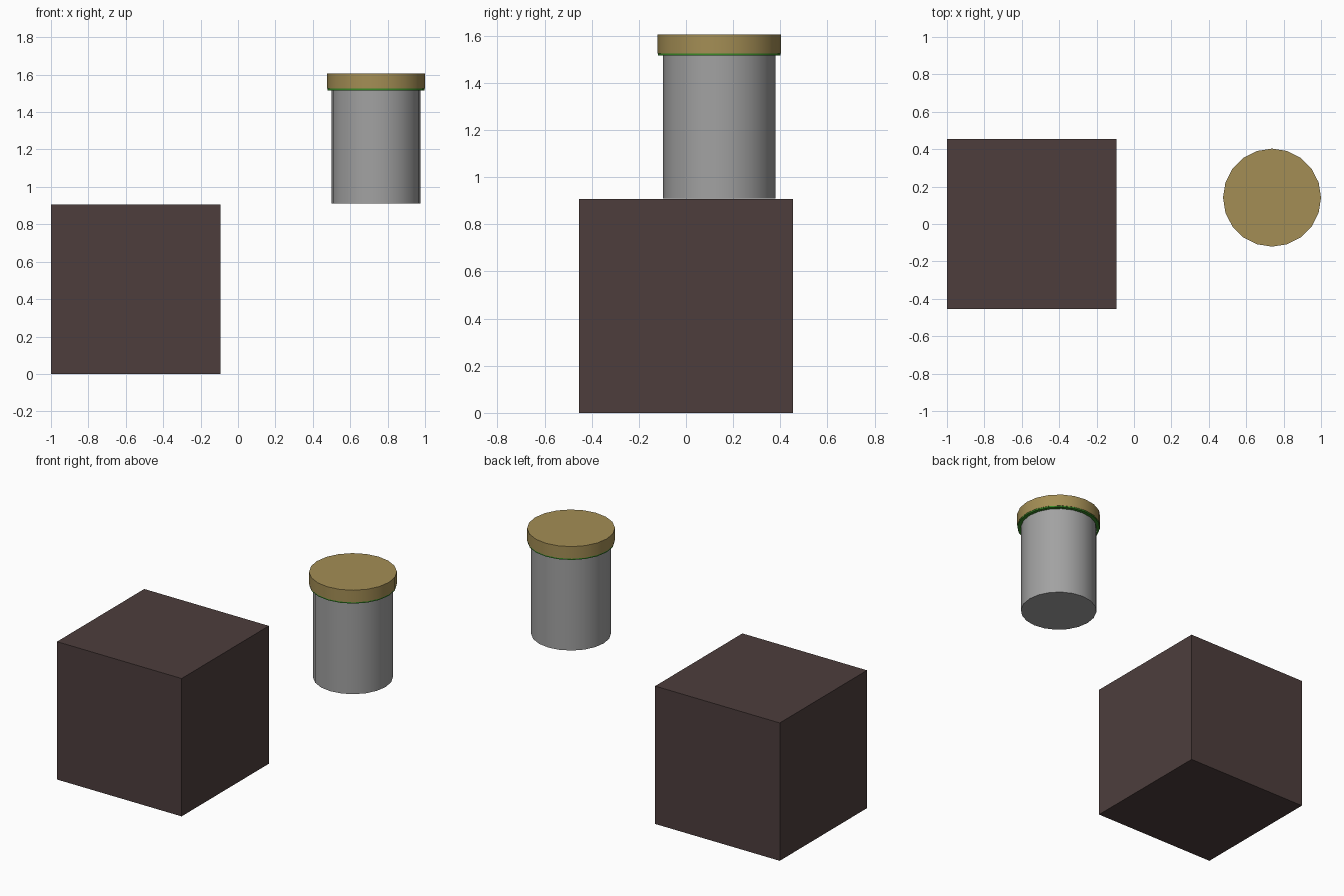
import bpy

if "Cube" in bpy.data.objects:
    bpy.data.objects.remove(bpy.data.objects["Cube"])


def material(name, rgb):
    m = bpy.data.materials.new(name)
    m.diffuse_color = (*rgb, 1.0)
    m.use_nodes = True
    m.node_tree.nodes["Principled BSDF"].inputs["Base Color"].default_value = m.diffuse_color
    return m


brown = material("dark_brown", (0.075, 0.048, 0.046))
grey = material("grey", (0.36, 0.36, 0.36))
tan = material("tan", (0.37, 0.27, 0.09))
green = material("green", (0.04, 0.25, 0.02))

JAR_X, JAR_Y = 0.738, 0.141


def disc(name, radius, z0, z1, mat):
    # 20-sided upright cylinder on the jar axis
    bpy.ops.mesh.primitive_cylinder_add(
        vertices=20, radius=radius, depth=z1 - z0,
        location=(JAR_X, JAR_Y, (z0 + z1) / 2))
    ob = bpy.context.object
    ob.name = name
    ob.data.materials.append(mat)
    bpy.ops.object.shade_smooth_by_angle()
    return ob


# large box
SIDE = 0.907
bpy.ops.mesh.primitive_cube_add(size=SIDE, location=(-1 + SIDE / 2, 0, SIDE / 2))
box = bpy.context.object
box.name = "box"
box.data.materials.append(brown)

# floating jar: body, seal under the lid, lid
disc("jar_body", 0.238, 0.91, 1.516, grey)
disc("jar_seal", 0.260, 1.516, 1.525, green)
disc("jar_lid", 0.262, 1.525, 1.605, tan)
